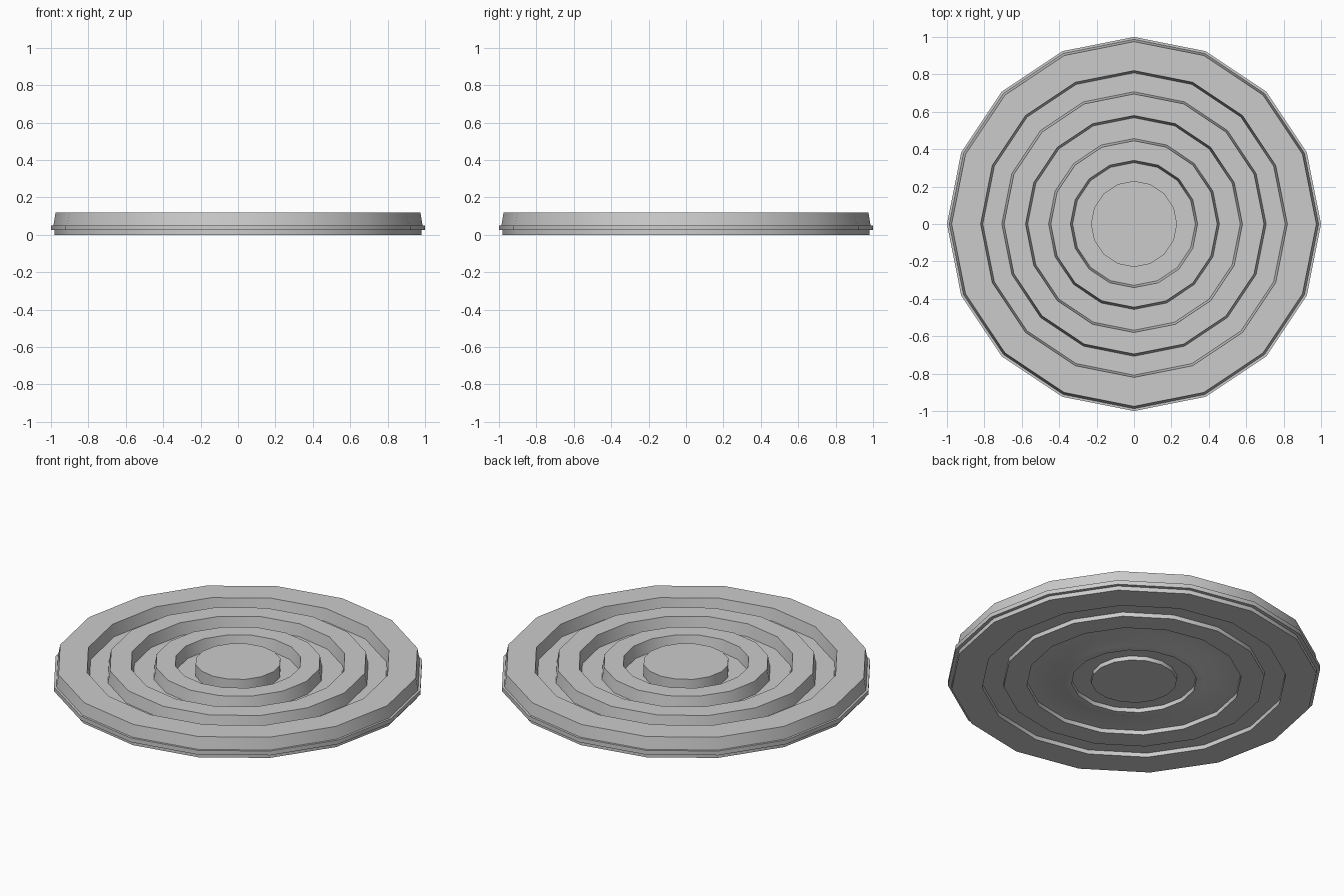
import bpy
import bmesh
import math

cube = bpy.data.objects.get("Cube")
if cube:
    bpy.data.objects.remove(cube, do_unlink=True)

SIDES = 16
TOP, WEB_TOP, WEB_LOW = 0.12, 0.05, 0.025
DRAFT = 0.012

grey = bpy.data.materials.new("plain grey")
grey.use_nodes = True
colour = (0.6, 0.6, 0.6, 1)
grey.diffuse_color = colour
grey.node_tree.nodes["Principled BSDF"].inputs["Base Color"].default_value = colour


def lathe(name, profile):
    """Turn a profile of (radius, height) points, running axis to axis, about z."""
    bm = bmesh.new()
    loops = []
    for r, z in profile:
        loops.append([bm.verts.new((r * math.cos(math.tau * i / SIDES),
                                    r * math.sin(math.tau * i / SIDES), z))
                      for i in range(SIDES)])
    for a, b in zip(loops, loops[1:]):
        for i in range(SIDES):
            j = (i + 1) % SIDES
            bm.faces.new((a[i], a[j], b[j], b[i]))
    # Caps at the centre, top and bottom
    bm.faces.new(loops[0])
    bm.faces.new(loops[-1])
    bmesh.ops.recalc_face_normals(bm, faces=bm.faces)
    mesh = bpy.data.meshes.new(name)
    bm.to_mesh(mesh)
    bm.free()
    mesh.materials.append(grey)
    obj = bpy.data.objects.new(name, mesh)
    bpy.context.collection.objects.link(obj)
    bpy.ops.object.select_all(action='DESELECT')
    obj.select_set(True)
    bpy.context.view_layer.objects.active = obj
    bpy.ops.object.shade_smooth_by_angle(angle=math.radians(30))
    return obj


# Raised rings as (inner, outer) radius at the top, joined by thin webs
rings = [(0.34, 0.445), (0.58, 0.695), (0.82, 0.975)]
hub = 0.23

# Upper side: hub, then each ring with drafted walls
upper = [(hub, TOP), (hub, WEB_TOP)]
for inner, outer in rings:
    upper += [(inner - DRAFT, WEB_TOP), (inner, TOP),
              (outer, TOP), (outer + DRAFT, WEB_TOP)]

# Lower side: shallow recesses under the webs, one ring with a wide chamfer
lower = [(hub, 0), (hub, WEB_LOW)]
for k, (inner, outer) in enumerate(rings):
    foot = outer - 0.07 if k == 0 else outer + 0.005
    lower += [(inner - 0.005, WEB_LOW), (inner - 0.005, 0),
              (foot, 0), (outer + 0.005, WEB_LOW)]

# Flange around the rim
flange = [(1.0, WEB_TOP), (1.0, WEB_LOW)]

lathe("ringed_disc", upper + flange + lower[::-1])
